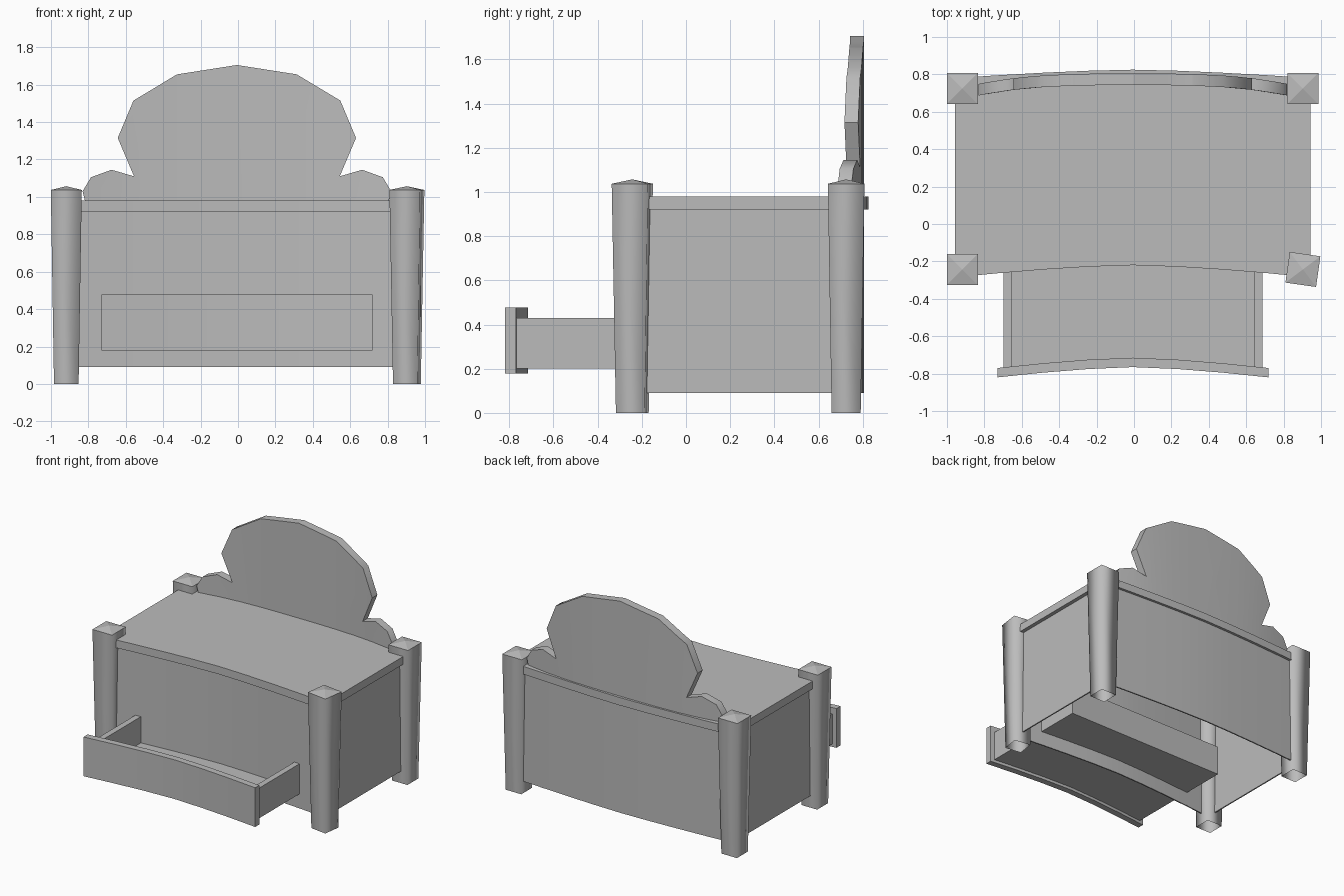
import bpy
import bmesh
import math
from mathutils import Matrix, Vector

cube = bpy.data.objects.get("Cube")
if cube:
    bpy.data.objects.remove(cube, do_unlink=True)

GREY = (0.5, 0.5, 0.5, 1.0)
mat = bpy.data.materials.new("plain grey")
mat.use_nodes = True
mat.diffuse_color = GREY
mat.node_tree.nodes["Principled BSDF"].inputs["Base Color"].default_value = GREY

MID = -0.006  # slight sideways offset of the body and drawer


def finish(name, bm, angle=35):
    """Turn a bmesh into an object, smooth below the given angle."""
    mesh = bpy.data.meshes.new(name)
    bmesh.ops.recalc_face_normals(bm, faces=bm.faces)
    bm.to_mesh(mesh)
    bm.free()
    for poly in mesh.polygons:
        poly.use_smooth = True
    mesh.set_sharp_from_angle(angle=math.radians(angle))
    mesh.materials.append(mat)
    obj = bpy.data.objects.new(name, mesh)
    bpy.context.collection.objects.link(obj)
    return obj


def prism(outline, direction):
    """Extrude a closed outline of 3D points along a direction."""
    bm = bmesh.new()
    face = bm.faces.new([bm.verts.new(p) for p in outline])
    new = bmesh.ops.extrude_face_region(bm, geom=[face])["geom"]
    verts = [v for v in new if isinstance(v, bmesh.types.BMVert)]
    bmesh.ops.translate(bm, verts=verts, vec=direction)
    return bm


def curved_block(name, half, front, back, z0, z1, steps=8):
    """Upright block whose front and back follow curves y = f(x)."""
    xs = [half * (2 * i / steps - 1) for i in range(steps + 1)]
    outline = [(x + MID, front(x), z0) for x in xs]
    outline += [(x + MID, back(x), z0) for x in reversed(xs)]
    return finish(name, prism(outline, (0, 0, z1 - z0)))


def box(name, x0, x1, y0, y1, z0, z1):
    outline = [(x0, y0, z0), (x1, y0, z0), (x1, y1, z0), (x0, y1, z0)]
    return finish(name, prism(outline, (0, 0, z1 - z0)))


def bow(y, drop, half, power=1.5):
    """Curve that is y in the middle and y - drop at both ends."""
    return lambda x: y - drop * (abs(x) / half) ** power


def shift(curve, dy):
    return lambda x: curve(x) + dy


# Table top and body panels
front_edge = bow(-0.22, 0.065, 0.95)
back_edge = bow(0.825, 0.045, 0.95)
curved_block("table_top", 0.95, front_edge, back_edge, 0.92, 0.98)
curved_block("front_panel", 0.92, shift(front_edge, 0.02),
             shift(front_edge, 0.03), 0.09, 0.92)
curved_block("back_panel", 0.92, shift(back_edge, -0.03),
             shift(back_edge, -0.02), 0.09, 0.92)
for side, label in ((-1, "right"), (1, "left")):
    a, b = sorted((MID + side * 0.91, MID + side * 0.92))
    box(label + "_side_panel", a, b, -0.25, 0.77, 0.09, 0.92)

# Tapered corner posts, one slightly twisted, with low pointed caps
POSTS = {
    "front_right_post": (-0.918, -0.243, 0),
    "front_left_post": (0.903, -0.243, -8),
    "back_right_post": (-0.918, 0.725, 0),
    "back_left_post": (0.903, 0.725, 0),
}
for name, (x, y, twist) in POSTS.items():
    turn = Matrix.Rotation(math.radians(45 + twist), 4, "Z")
    for part, r0, r1, z0, z1, angle in (
            ("", 0.093, 0.117, 0, 1.037, 180),
            ("_cap", 0.117, 0, 1.037, 1.057, 5)):
        bm = bmesh.new()
        place = Matrix.Translation((x, y, (z0 + z1) / 2)) @ turn
        bmesh.ops.create_cone(bm, cap_ends=False, segments=4, radius1=r0,
                              radius2=r1, depth=z1 - z0, matrix=place)
        if r1 == 0:
            bmesh.ops.remove_doubles(bm, verts=bm.verts, dist=0.0001)
        finish(name + part, bm, angle)

# Pulled-out drawer
drawer_front = bow(-0.765, 0.055, 0.725)
curved_block("drawer_front", 0.725, drawer_front, shift(drawer_front, 0.05),
             0.178, 0.477, 6)
for side, label in ((-1, "right"), (1, "left")):
    a, b = sorted((MID + side * 0.648, MID + side * 0.693))
    box("drawer_%s_side" % label, a, b, -0.775, 0.12, 0.2, 0.43)
box("drawer_back", MID - 0.65, MID + 0.65, 0.08, 0.12, 0.2, 0.43)
curved_block("drawer_floor", 0.65, shift(drawer_front, 0.04),
             lambda x: 0.1, 0.2, 0.23, 6)

# Scalloped headboard: half outline mirrored, cut in columns, then bowed
half_outline = [(0.81, 0.97), (0.825, 1.03), (0.78, 1.105), (0.67, 1.145),
                (0.55, 1.11), (0.637, 1.315), (0.553, 1.515), (0.32, 1.655)]
profile = half_outline + [(0, 1.705)]
profile += [(-x, z) for x, z in reversed(half_outline)]
bm = prism([(x + MID, 0, z) for x, z in profile], (0, 0.062, 0))
for i in range(-4, 5):
    bmesh.ops.bisect_plane(bm, geom=bm.verts[:] + bm.edges[:] + bm.faces[:],
                           plane_co=(MID + i * 0.16, 0, 0),
                           plane_no=Vector((1, 0, 0)))
bmesh.ops.triangulate(bm, faces=[f for f in bm.faces if len(f.verts) > 4])
headboard_curve = bow(0.743, 0.055, 0.82, 3)
for v in bm.verts:
    v.co.y += headboard_curve(v.co.x - MID)
finish("headboard", bm, 40)
